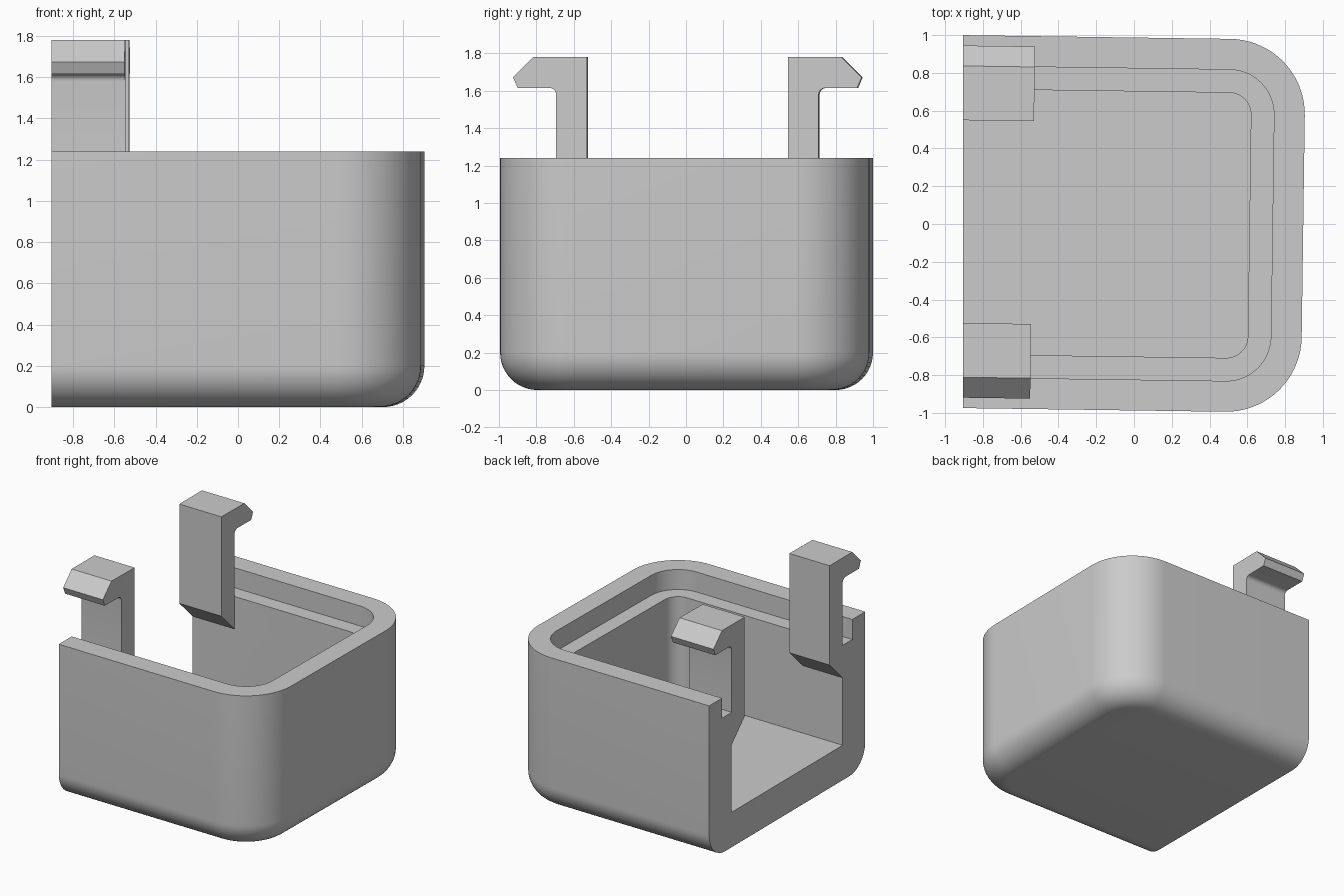
import bpy, bmesh, math
from mathutils import Matrix

if "Cube" in bpy.data.objects:
    bpy.data.objects.remove(bpy.data.objects["Cube"])

W, R, CORNER = 0.987, 0.896, 0.40      # half depth, right side, corner radius
FILLET, TOP, LEDGE, FLOOR = 0.20, 1.24, 1.08, 0.28
RIM, WALL = 0.163, 0.285               # rim and lower wall thickness
CUT_X = -0.905                         # plane of the open side
TILT = math.radians(-0.8)

grey = bpy.data.materials.new("light grey")
grey.diffuse_color = (0.6, 0.6, 0.6, 1)
grey.use_nodes = True
grey.node_tree.nodes["Principled BSDF"].inputs["Base Color"].default_value = grey.diffuse_color


def make_object(name, bm):
    bmesh.ops.recalc_face_normals(bm, faces=bm.faces[:])
    me = bpy.data.meshes.new(name)
    bm.to_mesh(me)
    bm.free()
    me.materials.append(grey)
    ob = bpy.data.objects.new(name, me)
    bpy.context.collection.objects.link(ob)
    return ob


def ring(bm, inset, z, seg=18):
    """U-shaped outline with two rounded corners, open towards -x."""
    r, w, e = CORNER - inset, W - inset, R - inset
    pts = [(-1.0, -w)]
    for sy, start in ((-1, -90), (1, 0)):
        for i in range(seg + 1):
            a = math.radians(start + 90 * i / seg)
            pts.append((e - r + r * math.cos(a), sy * (w - r) + r * math.sin(a)))
    pts.append((-1.0, w))
    return [bm.verts.new((x, y, z)) for x, y in pts]


def box_shell():
    bm = bmesh.new()
    levels = []
    for i in range(13):                # rounded bottom edge
        a = math.radians(90 * i / 12)
        levels.append((FILLET * (1 - math.sin(a)), FILLET * (1 - math.cos(a))))
    levels += [(0, TOP), (RIM, TOP), (RIM, LEDGE), (WALL, LEDGE), (WALL, FLOOR)]
    rings = [ring(bm, *lv) for lv in levels]
    for a, b in zip(rings, rings[1:]):
        for i in range(len(a) - 1):
            bm.faces.new((a[i], a[i + 1], b[i + 1], b[i]))
    bm.faces.new(rings[0])             # underside
    bm.faces.new(rings[-1])            # inner floor
    bm.faces.new([r[0] for r in rings] + [r[-1] for r in reversed(rings)])
    return make_object("half_box", bm)


def clip(name, side):
    """Snap hook: a side profile extruded along x."""
    o, f = W - WALL, 0.035
    prof = [(0.537, 0.985), (0.537, 1.78), (0.824, 1.78), (0.932, 1.672), (0.908, 1.615)]
    for i in range(7):                 # fillet under the hook
        a = math.radians(90 + 90 * i / 6)
        prof.append((o + f + f * math.cos(a), 1.615 - f + f * math.sin(a)))
    prof += [(o, LEDGE), (0.76, LEDGE), (0.76, 0.762)]   # root inside the wall
    bm = bmesh.new()
    face = bm.faces.new([bm.verts.new((-0.98, side * y, z)) for y, z in prof])
    ext = bmesh.ops.extrude_face_region(bm, geom=[face], use_keep_orig=True)
    moved = [v for v in ext["geom"] if isinstance(v, bmesh.types.BMVert)]
    bmesh.ops.translate(bm, vec=(0.443, 0, 0), verts=moved)
    return make_object(name, bm)


# Join the clips to the shell
box = box_shell()
clips = [clip("back_clip", 1), clip("front_clip", -1)]
for c in clips:
    m = box.modifiers.new(c.name, 'BOOLEAN')
    m.operation, m.solver, m.object = 'UNION', 'EXACT', c
bpy.context.view_layer.update()
joined = box.evaluated_get(bpy.context.evaluated_depsgraph_get())
bm = bmesh.new()
bm.from_mesh(joined.to_mesh())
box.modifiers.clear()
for c in clips:
    bpy.data.objects.remove(c)

# Slight turn, then a straight cut for the open side
bmesh.ops.transform(bm, matrix=Matrix.Rotation(TILT, 4, 'Z'), verts=bm.verts[:])
bmesh.ops.remove_doubles(bm, verts=bm.verts[:], dist=1e-5)
bmesh.ops.bisect_plane(bm, geom=bm.verts[:] + bm.edges[:] + bm.faces[:],
                       plane_co=(CUT_X, 0, 0), plane_no=(-1, 0, 0), clear_outer=True)
rim = [e for e in bm.edges if e.is_boundary]
bmesh.ops.edgeloop_fill(bm, edges=rim)
bmesh.ops.recalc_face_normals(bm, faces=bm.faces[:])
bm.to_mesh(box.data)
bm.free()
for p in box.data.polygons:
    p.material_index = 0

# Smooth curves, sharp edges
bpy.context.view_layer.objects.active = box
box.select_set(True)
bpy.ops.object.shade_smooth_by_angle(angle=math.radians(30))
